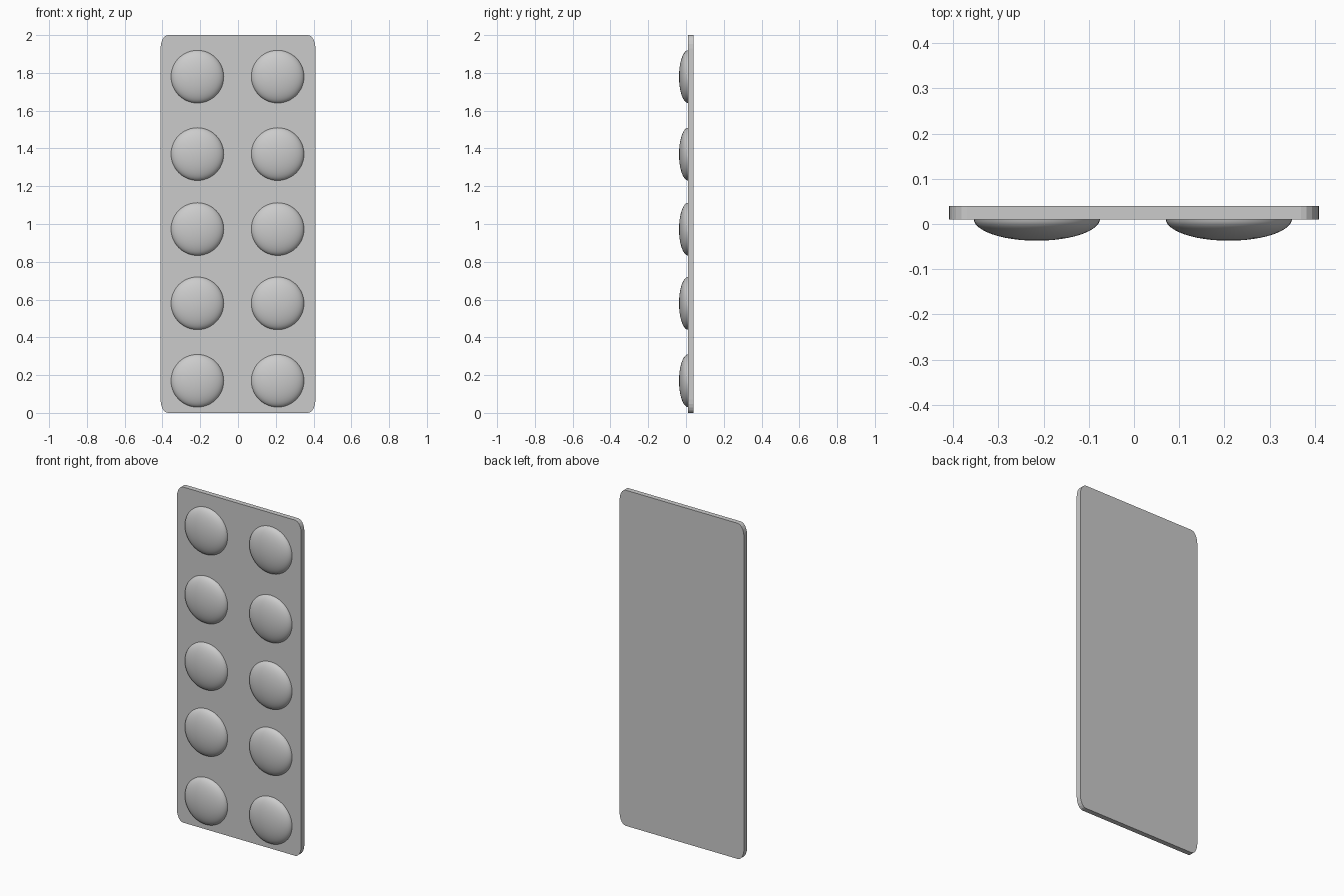
import bpy, bmesh, math
from mathutils import Matrix, Vector

cube = bpy.data.objects.get("Cube")
if cube:
    bpy.data.objects.remove(cube, do_unlink=True)

grey = bpy.data.materials.new("plain grey")
grey.use_nodes = True
colour = (0.6, 0.6, 0.6, 1)
grey.diffuse_color = colour
grey.node_tree.nodes["Principled BSDF"].inputs["Base Color"].default_value = colour


def add_object(name, bm):
    bmesh.ops.recalc_face_normals(bm, faces=bm.faces)
    mesh = bpy.data.meshes.new(name)
    bm.to_mesh(mesh)
    bm.free()
    mesh.materials.append(grey)
    obj = bpy.data.objects.new(name, mesh)
    bpy.context.collection.objects.link(obj)
    return obj


# Flat backing plate with elongated rounded corners
HALF_W, HALF_H, FRONT, BACK = 0.41, 1.0, 0.01, 0.04
CORNER_X, CORNER_Z, STEPS = 0.04, 0.07, 5
bm = bmesh.new()
outline = []
for quarter, (sx, sz) in enumerate([(1, 1), (-1, 1), (-1, -1), (1, -1)]):
    for i in range(STEPS + 1):
        a = math.pi / 2 * (quarter + i / STEPS)
        x = sx * (HALF_W - CORNER_X) + CORNER_X * math.cos(a)
        z = HALF_H + sz * (HALF_H - CORNER_Z) + CORNER_Z * math.sin(a)
        outline.append(bm.verts.new((x, FRONT, z)))
face = bm.faces.new(outline)
extruded = bmesh.ops.extrude_face_region(bm, geom=[face], use_keep_orig=True)
moved = [g for g in extruded["geom"] if isinstance(g, bmesh.types.BMVert)]
bmesh.ops.translate(bm, verts=moved, vec=(0, BACK - FRONT, 0))
add_object("backing_plate", bm)

# Shallow domed blisters in two columns of five
RADIUS, DEPTH, SEAT = 0.14, 0.049, 0.012
for column, x in (("right", -0.215), ("left", 0.21)):
    for row, z in enumerate((0.17, 0.58, 0.973, 1.37, 1.78), 1):
        bm = bmesh.new()
        bmesh.ops.create_uvsphere(bm, u_segments=48, v_segments=24, radius=1)
        bmesh.ops.rotate(bm, verts=bm.verts, matrix=Matrix.Rotation(math.pi / 2, 3, "X"))
        bmesh.ops.bisect_plane(bm, geom=bm.verts[:] + bm.edges[:] + bm.faces[:],
                               plane_co=(0, 0, 0), plane_no=(0, 1, 0), clear_outer=True)
        bmesh.ops.scale(bm, verts=bm.verts, vec=(RADIUS, DEPTH, RADIUS))
        bmesh.ops.translate(bm, verts=bm.verts, vec=Vector((x, SEAT, z)))
        for f in bm.faces:
            f.smooth = True
        dome = add_object(f"blister_{column}_{row}", bm)
        # Open shells need their normals facing forward
        if sum(p.normal.y for p in dome.data.polygons) > 0:
            dome.data.flip_normals()
